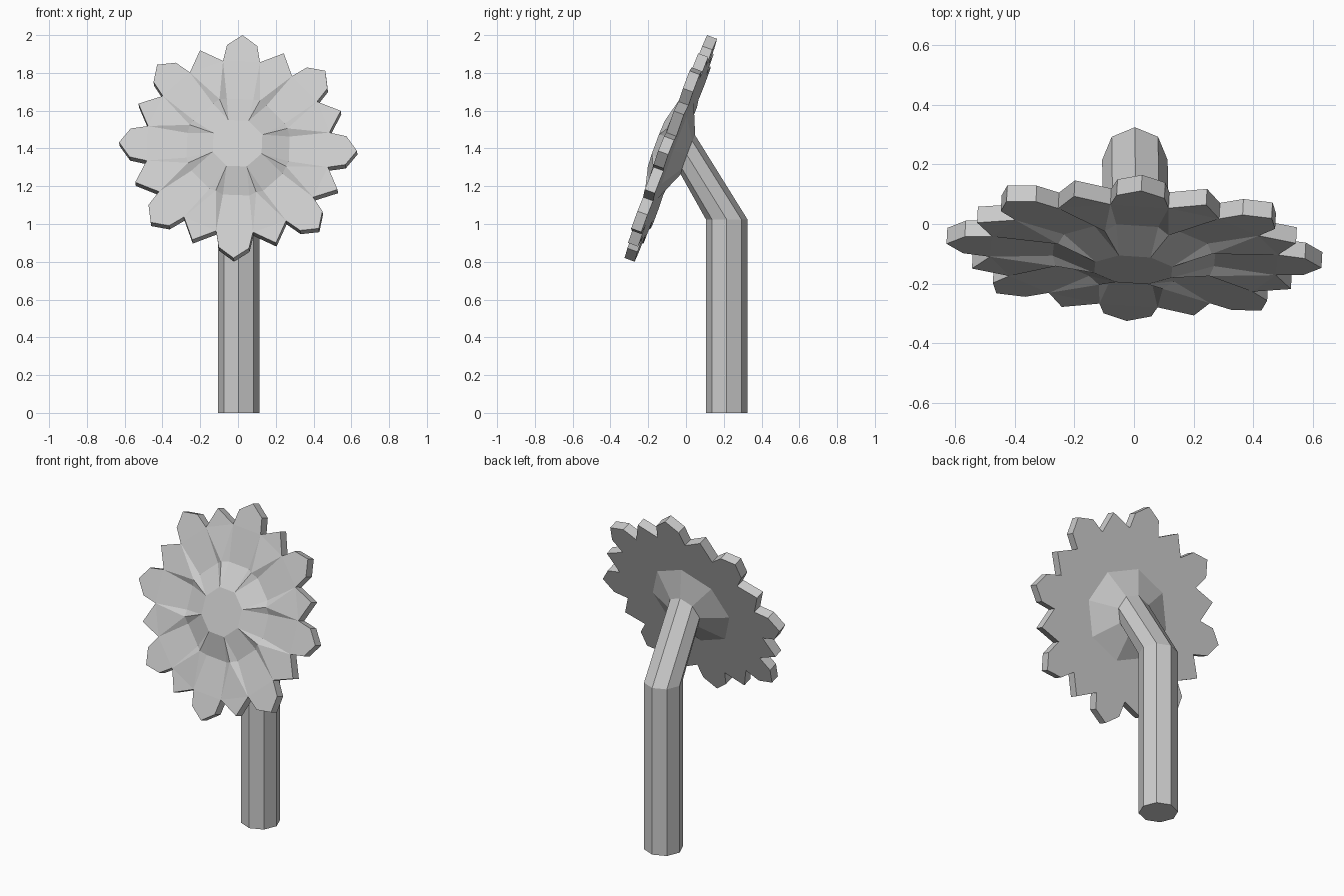
import bpy, bmesh
from math import sin, cos, radians

if "Cube" in bpy.data.objects:
    bpy.data.objects.remove(bpy.data.objects["Cube"])


def on_head(r, deg, h):
    """Point on the tilted, slightly turned flower head: polar position plus height along its facing."""
    a = radians(deg)
    x, up = r * cos(a), r * sin(a)
    return (x - 0.05 * h, -0.107 - 0.051 * x + 0.349 * up - 0.937 * h, 1.41 + 0.937 * up + 0.349 * h)


def finish(name, bm):
    bmesh.ops.remove_doubles(bm, verts=bm.verts, dist=0.0005)
    bmesh.ops.recalc_face_normals(bm, faces=bm.faces)
    me = bpy.data.meshes.new(name)
    bm.to_mesh(me)
    bm.free()
    ob = bpy.data.objects.new(name, me)
    bpy.context.collection.objects.link(ob)
    return ob


# Flower head: 8 long petals and 8 short pointed ones around a raised centre
bm = bmesh.new()
START, BACK = 87.8, -0.057


def face(*pts):
    bm.faces.new([bm.verts.new(p) for p in pts])


back, centre = [], []
for k in range(8):
    m = START + 45 * k
    outline = [(0.49, -11.5), (0.577, -8), (0.63, 0), (0.577, 8),
               (0.49, 11.5), (0.58, 22.5), (0.49, 33.5)]
    f = [on_head(r, m + d, 0) for r, d in outline]
    b = [on_head(r, m + d, BACK) for r, d in outline]
    c0, c1 = on_head(0.14, m - 22.5, 0.05), on_head(0.14, m + 22.5, 0.05)
    r0, r1, r2 = [on_head(0.28, m + d, -0.008) for d in (-14.5, 14.5, 30.5)]
    ridge = on_head(0.28, m + 22.5, 0.015)
    # long petal with its shallow channel
    face(c0, c1, r1, r0)
    face(r0, r1, f[4], f[0])
    face(*f[:5])
    # short petal with its ridge
    face(c1, r1, ridge)
    face(c1, ridge, r2)
    face(ridge, r1, f[4])
    face(ridge, f[4], f[6])
    face(ridge, f[6], r2)
    face(f[4], f[5], f[6])
    # rim
    for i in range(6):
        face(f[i], f[i + 1], b[i + 1], b[i])
    back += b[:6]
    centre.append(c0)
face(*centre)
face(*back)
finish("flower_head", bm)

# Stem: octagonal, bent, flaring into a hub on the back of the head
bm = bmesh.new()
angles = [45 * i for i in range(8)]


def level(z):
    return [(0.003 + 0.11 * cos(radians(a)), 0.215 + 0.11 * sin(radians(a)), z) for a in angles]


sections = [level(0), level(1.025),
            [on_head(0.11, a, -0.125) for a in angles],
            [on_head(0.27, a, BACK) for a in angles],
            [on_head(0.25, a, BACK + 0.02) for a in angles]]
rings = [[bm.verts.new(p) for p in s] for s in sections]
for lo, hi in zip(rings, rings[1:]):
    for i in range(8):
        j = (i + 1) % 8
        bm.faces.new((lo[i], lo[j], hi[j], hi[i]))
bm.faces.new(rings[0])
bm.faces.new(rings[-1])
finish("stem", bm)
